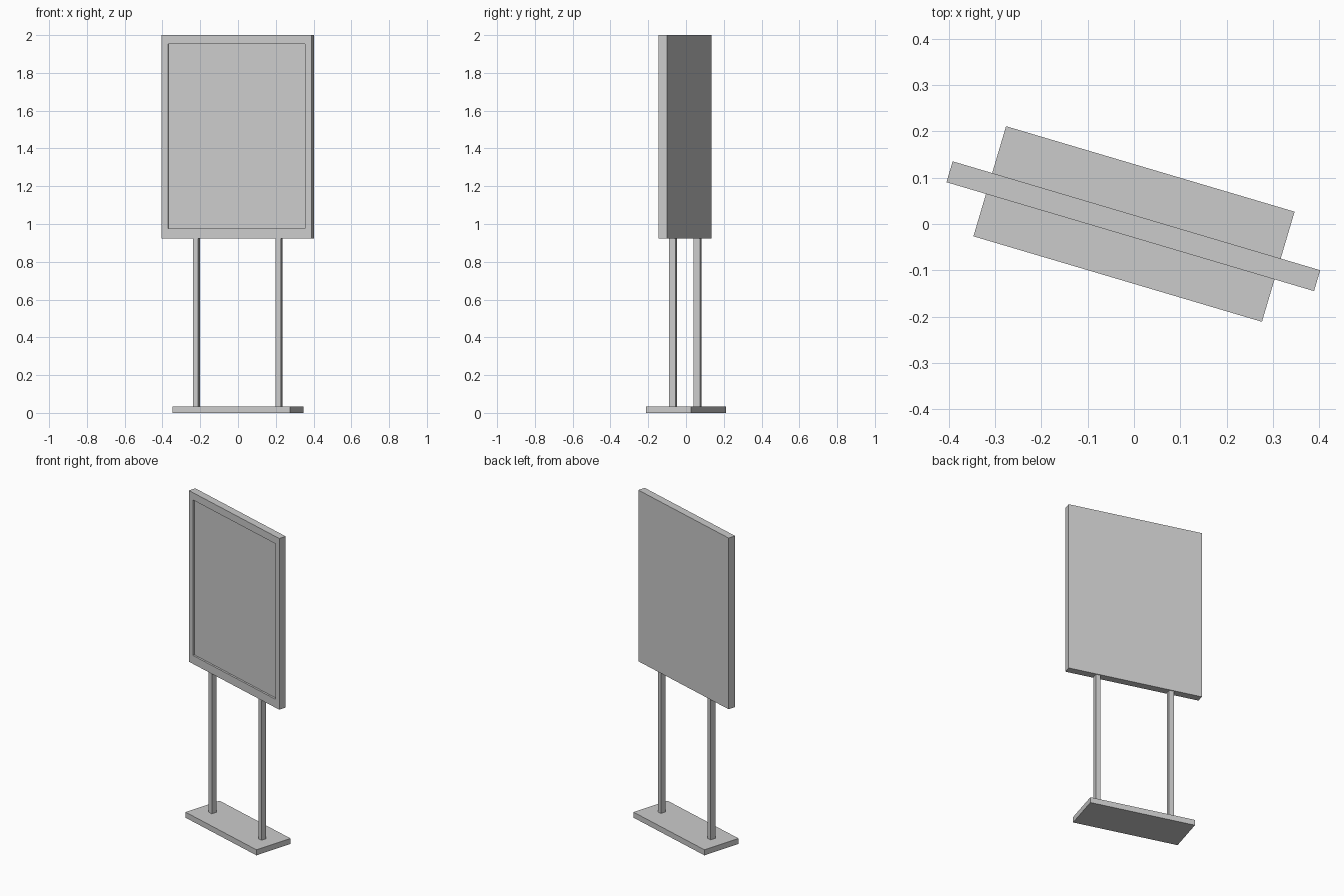
import bpy, bmesh, math
from mathutils import Matrix

if "Cube" in bpy.data.objects:
    bpy.data.objects.remove(bpy.data.objects["Cube"])

TURN = Matrix.Rotation(math.radians(-16.5), 4, 'Z')


def box(name, x, y, z, recess=None):
    """Box from (min, max) ranges, turned about z; recess = (side, bottom, top, depth) on the front."""
    bm = bmesh.new()
    bmesh.ops.create_cube(bm, size=1)
    for v in bm.verts:
        v.co = [r[0] if c < 0 else r[1] for c, r in zip(v.co, (x, y, z))]
    if recess:
        side, bottom, top, depth = recess
        front = min(bm.faces, key=lambda f: f.calc_center_median().y)
        bmesh.ops.inset_individual(bm, faces=[front], thickness=0.02)
        for v in front.verts:
            v.co.x = x[0] + side if v.co.x < 0 else x[1] - side
            v.co.z = z[0] + bottom if v.co.z < sum(z) / 2 else z[1] - top
        # step straight back into the board
        inner = bmesh.ops.extrude_discrete_faces(bm, faces=[front])["faces"][0]
        rim = [e for f in bm.faces for e in f.edges if e.is_boundary]
        outer = list({e for e in rim if e not in inner.edges[:]})
        for v in inner.verts:
            v.co.y += depth
        bmesh.ops.bridge_loops(bm, edges=outer + inner.edges[:])
        bmesh.ops.recalc_face_normals(bm, faces=bm.faces)
    bm.transform(TURN)
    mesh = bpy.data.meshes.new(name)
    bm.to_mesh(mesh)
    bm.free()
    obj = bpy.data.objects.new(name, mesh)
    bpy.context.collection.objects.link(obj)
    return obj


# Foot plate
box("base", (-0.325, 0.325), (-0.124, 0.124), (0, 0.035))

# Two uprights
for name, cx in (("left_post", -0.228), ("right_post", 0.228)):
    box(name, (cx - 0.0145, cx + 0.0145), (-0.021, 0.013), (0.035, 0.922))

# Display board with recessed front panel
box("display_board", (-0.414, 0.414), (-0.0285, 0.0185), (0.922, 2.0),
    recess=(0.036, 0.053, 0.046, 0.012))
